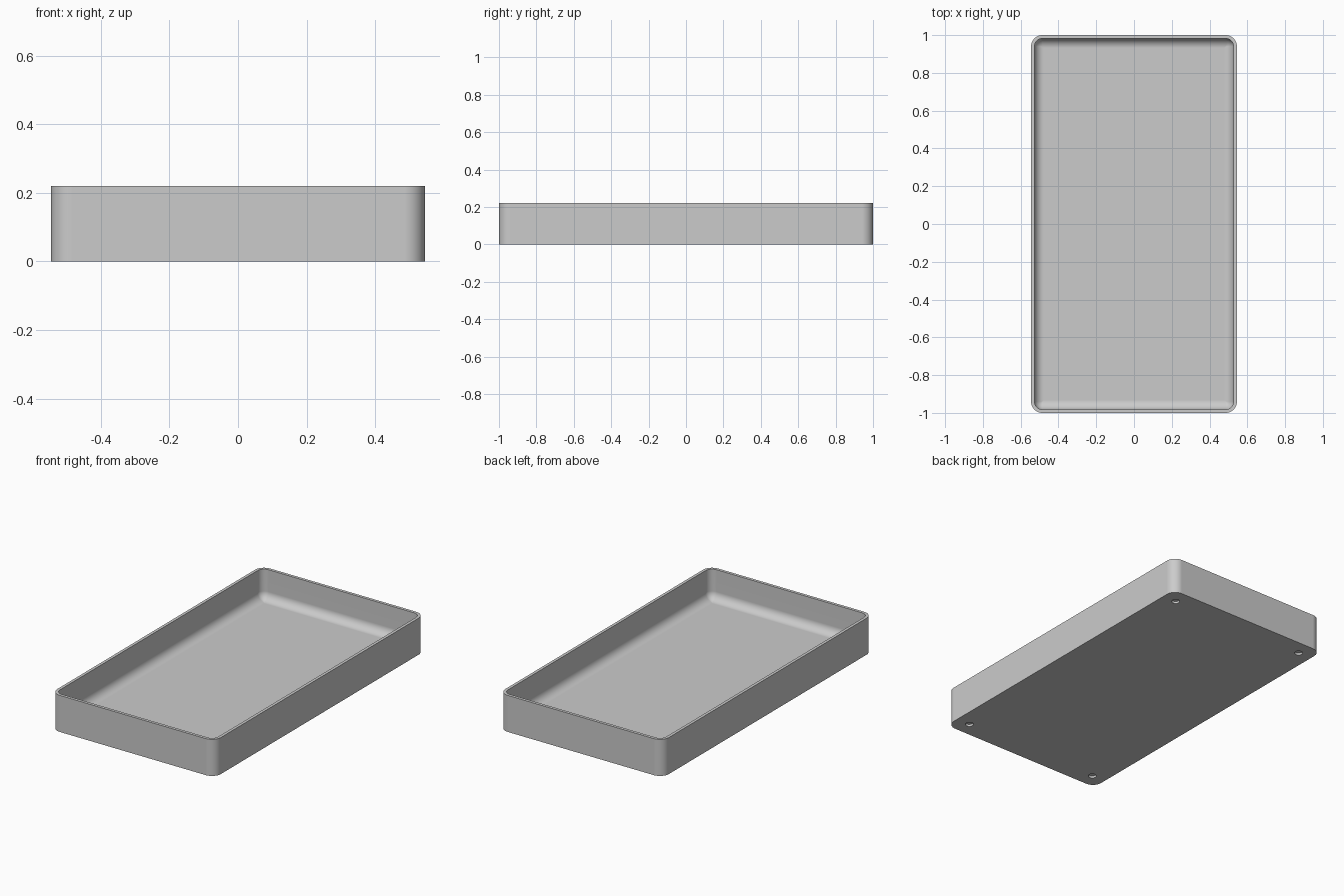
import bpy, bmesh
from math import sin, cos, pi, radians

cube = bpy.data.objects.get("Cube")
if cube:
    bpy.data.objects.remove(cube, do_unlink=True)

HALF_X, HALF_Y, HEIGHT = 0.545, 1.0, 0.22
CORNER, WALL, FLOOR, FILLET = 0.06, 0.018, 0.038, 0.05
HOLE_INSET, HOLE_RADIUS, HOLE_DEPTH = 0.09, 0.023, 0.013
CORNER_STEPS, FILLET_STEPS = 12, 8

grey = bpy.data.materials.new("plain grey")
grey.use_nodes = True
colour = (0.6, 0.6, 0.6, 1)
grey.diffuse_color = colour
grey.node_tree.nodes["Principled BSDF"].inputs["Base Color"].default_value = colour


def rounded_loop(bm, inset, z):
    """Ring of vertices following the tray outline, moved inward by inset."""
    r = max(CORNER - inset, 0.003)
    hx, hy = HALF_X - inset - r, HALF_Y - inset - r
    ring = []
    for q, (sx, sy) in enumerate([(1, 1), (-1, 1), (-1, -1), (1, -1)]):
        for i in range(CORNER_STEPS + 1):
            a = (q + i / CORNER_STEPS) * pi / 2
            ring.append(bm.verts.new((sx * hx + r * cos(a), sy * hy + r * sin(a), z)))
    return ring


# Tray section: outer wall, flat rim, inner wall, rounded floor edge
section = [(0, 0), (0, HEIGHT), (WALL, HEIGHT)]
for i in range(FILLET_STEPS + 1):
    a = i / FILLET_STEPS * pi / 2
    section.append((WALL + FILLET * (1 - cos(a)), FLOOR + FILLET * (1 - sin(a))))

bm = bmesh.new()
rings = [rounded_loop(bm, inset, z) for inset, z in section]
for low, high in zip(rings, rings[1:]):
    n = len(low)
    for i in range(n):
        j = (i + 1) % n
        bm.faces.new((low[i], low[j], high[j], high[i]))
bm.faces.new(rings[0][::-1])
bm.faces.new(rings[-1])
bmesh.ops.recalc_face_normals(bm, faces=bm.faces)
mesh = bpy.data.meshes.new("tray")
bm.to_mesh(mesh)
bm.free()
mesh.materials.append(grey)
tray = bpy.data.objects.new("tray", mesh)
bpy.context.collection.objects.link(tray)

# Four shallow blind holes in the underside
bm = bmesh.new()
for sx in (-1, 1):
    for sy in (-1, 1):
        made = bmesh.ops.create_cone(bm, cap_ends=True, segments=32, radius1=HOLE_RADIUS,
                                     radius2=HOLE_RADIUS, depth=2 * HOLE_DEPTH)
        bmesh.ops.translate(bm, verts=made["verts"],
                            vec=(sx * (HALF_X - HOLE_INSET), sy * (HALF_Y - HOLE_INSET), 0))
cutter_mesh = bpy.data.meshes.new("hole_cutter")
bm.to_mesh(cutter_mesh)
bm.free()
cutter_mesh.materials.append(grey)
cutter = bpy.data.objects.new("hole_cutter", cutter_mesh)
cutter.hide_render = True
bpy.context.collection.objects.link(cutter)

bpy.ops.object.select_all(action="DESELECT")
bpy.context.view_layer.objects.active = tray
tray.select_set(True)
cut = tray.modifiers.new("holes", "BOOLEAN")
cut.operation, cut.solver, cut.object = "DIFFERENCE", "EXACT", cutter
bpy.ops.object.modifier_apply(modifier=cut.name)
bpy.data.objects.remove(cutter, do_unlink=True)

# Smooth corners and floor edge, crisp rim and base
bpy.ops.object.shade_smooth_by_angle(angle=radians(30))
weighted = tray.modifiers.new("weighted normals", "WEIGHTED_NORMAL")
weighted.keep_sharp = True
